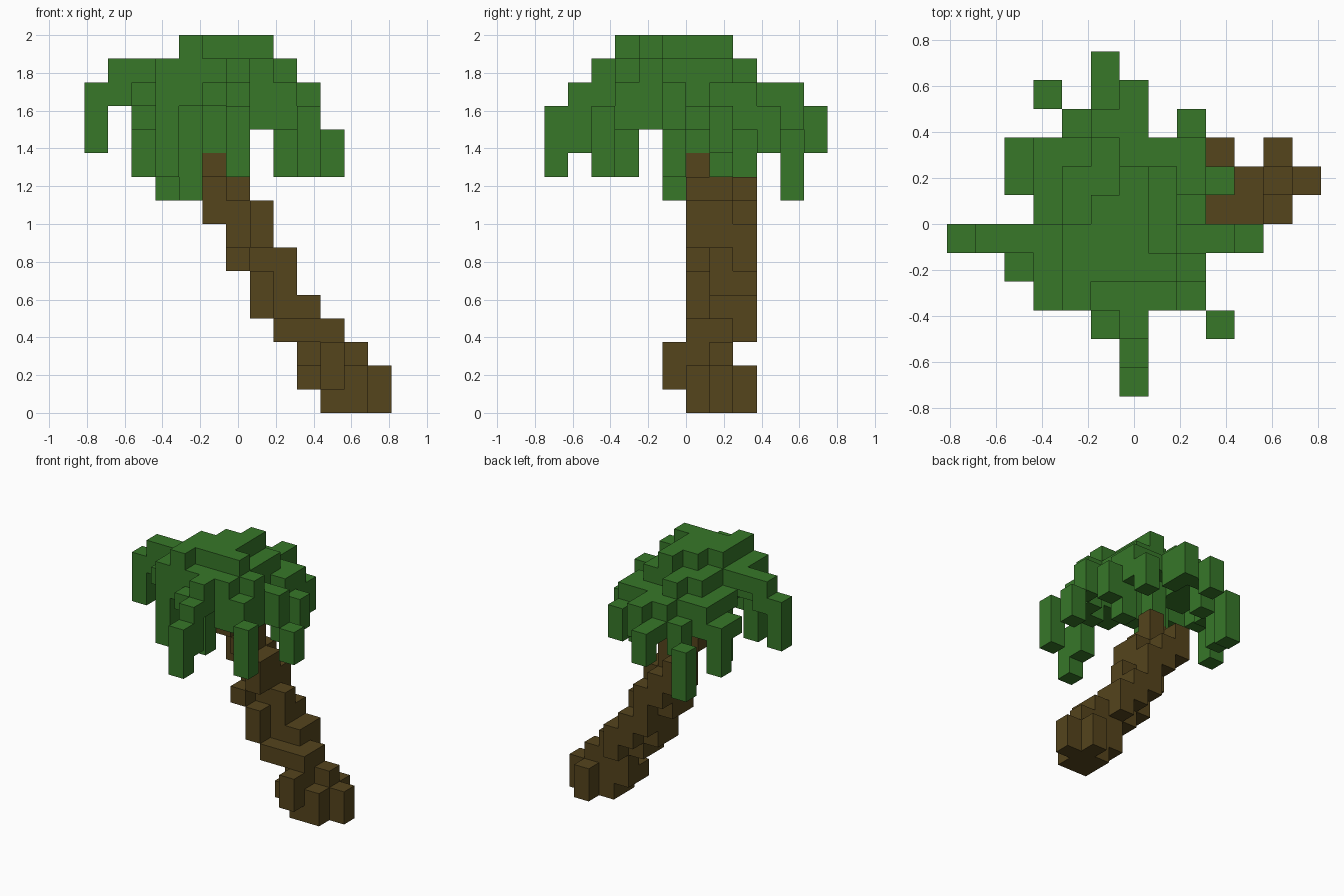
import bpy
import bmesh
from mathutils import Vector

cube = bpy.data.objects.get("Cube")
if cube:
    bpy.data.objects.remove(cube, do_unlink=True)

UNIT = 0.125
ORIGIN = Vector((-6.5, -6, 0)) * UNIT


def make_material(name, colour):
    mat = bpy.data.materials.new(name)
    mat.use_nodes = True
    mat.diffuse_color = colour
    mat.node_tree.nodes["Principled BSDF"].inputs["Base Color"].default_value = colour
    return mat


bark = make_material("bark brown", (0.09, 0.058, 0.012, 1))
leaf = make_material("leaf green", (0.038, 0.185, 0.022, 1))

occupied = set()
parts = []


def add_part(name, material, columns=(), slabs=()):
    """Collect grid cells: columns are (i, j, bottom, top), slabs are (first i, last i, j, k)."""
    cells = set()
    for i, j, bottom, top in columns:
        cells.update((i, j, k) for k in range(bottom, top + 1))
    for first, last, j, k in slabs:
        cells.update((i, j, k) for i in range(first, last + 1))
    cells -= occupied
    occupied.update(cells)
    parts.append((name, material, cells))


def build_part(name, material, cells):
    """Skin the outer faces of the cells, leaving out faces hidden between blocks."""
    bm = bmesh.new()
    verts = {}

    def corner(point):
        key = tuple(point)
        if key not in verts:
            verts[key] = bm.verts.new(ORIGIN + Vector(key) * UNIT)
        return verts[key]

    for cell in sorted(cells):
        for axis in range(3):
            for side in (0, 1):
                neighbour = list(cell)
                neighbour[axis] += 2 * side - 1
                if tuple(neighbour) in occupied:
                    continue
                u, v = (axis + 1) % 3, (axis + 2) % 3
                ring = []
                for du, dv in ((0, 0), (1, 0), (1, 1), (0, 1)):
                    point = list(cell)
                    point[axis] += side
                    point[u] += du
                    point[v] += dv
                    ring.append(corner(point))
                bm.faces.new(ring if side else ring[::-1])

    mesh = bpy.data.meshes.new(name)
    bm.to_mesh(mesh)
    bm.free()
    mesh.materials.append(material)
    obj = bpy.data.objects.new(name, mesh)
    bpy.context.scene.collection.objects.link(obj)


# Leaning trunk: foot, lower stem, upper stem
add_part("trunk_foot", bark, [
    (12, 7, 0, 1), (11, 6, 0, 1), (11, 7, 0, 2), (11, 8, 0, 1),
    (10, 5, 1, 2), (10, 6, 0, 2), (10, 7, 0, 3)])
add_part("trunk_lower", bark,
         columns=[(9, 6, 1, 1), (9, 7, 1, 4), (9, 8, 3, 4), (8, 7, 3, 6), (8, 8, 4, 5)],
         slabs=[(8, 10, 6, 3)])
add_part("trunk_upper", bark, [
    (7, 6, 4, 5), (7, 6, 7, 8), (7, 7, 4, 8), (7, 8, 5, 7),
    (6, 6, 6, 6), (6, 6, 9, 9), (6, 7, 6, 10), (6, 8, 7, 8),
    (5, 6, 10, 10), (5, 7, 8, 9), (5, 8, 8, 9)])

# Crown: irregular cap over a hollow shell, with a core joining it to the trunk
add_part("crown_cap", leaf, slabs=[
    (4, 4, 3, 15), (4, 7, 4, 15), (4, 6, 5, 15), (5, 6, 6, 15), (6, 6, 7, 15)])
add_part("crown_core", leaf, [(5, 6, 11, 14), (4, 5, 9, 14)])
add_part("crown_shell", leaf,
         columns=[(7, j, 13, 14) for j in (5, 6, 7)]
         + [(i, 3, 13, 14) for i in (4, 5, 6)]
         + [(8, 5, 13, 13), (8, 6, 12, 12), (7, 3, 12, 14)],
         slabs=[(4, 5, 6, 14), (4, 6, 7, 14), (3, 4, 6, 13), (3, 4, 7, 13), (4, 7, 8, 13)])

# Straight fronds along the four main directions
add_part("frond_right", leaf, [
    (0, 5, 11, 13), (1, 5, 13, 14), (2, 5, 14, 14), (3, 5, 14, 14)])
add_part("frond_left", leaf, [(9, 5, 12, 13), (10, 5, 10, 11)])
add_part("frond_front", leaf, [
    (6, 0, 10, 12), (6, 1, 11, 13), (6, 2, 13, 14), (5, 2, 13, 13)])
add_part("frond_back", leaf, [
    (5, 8, 13, 14), (5, 9, 13, 13), (6, 9, 12, 13),
    (5, 10, 12, 12), (6, 10, 12, 13), (5, 11, 11, 12)])

# Drooping fronds on the diagonals
add_part("frond_front_left", leaf, [(8, 4, 12, 14), (8, 3, 12, 13), (9, 2, 10, 12)])
add_part("frond_front_right", leaf, [(3, 4, 13, 14), (3, 3, 10, 14), (2, 4, 13, 13)])
add_part("frond_back_left", leaf, [
    (8, 7, 10, 13), (8, 8, 12, 13), (9, 7, 11, 12), (8, 9, 11, 12)])
add_part("frond_back_right", leaf, [
    (3, 8, 12, 13), (2, 8, 10, 12), (2, 7, 12, 12), (4, 9, 11, 12), (3, 10, 9, 11)])

for part in parts:
    build_part(*part)
